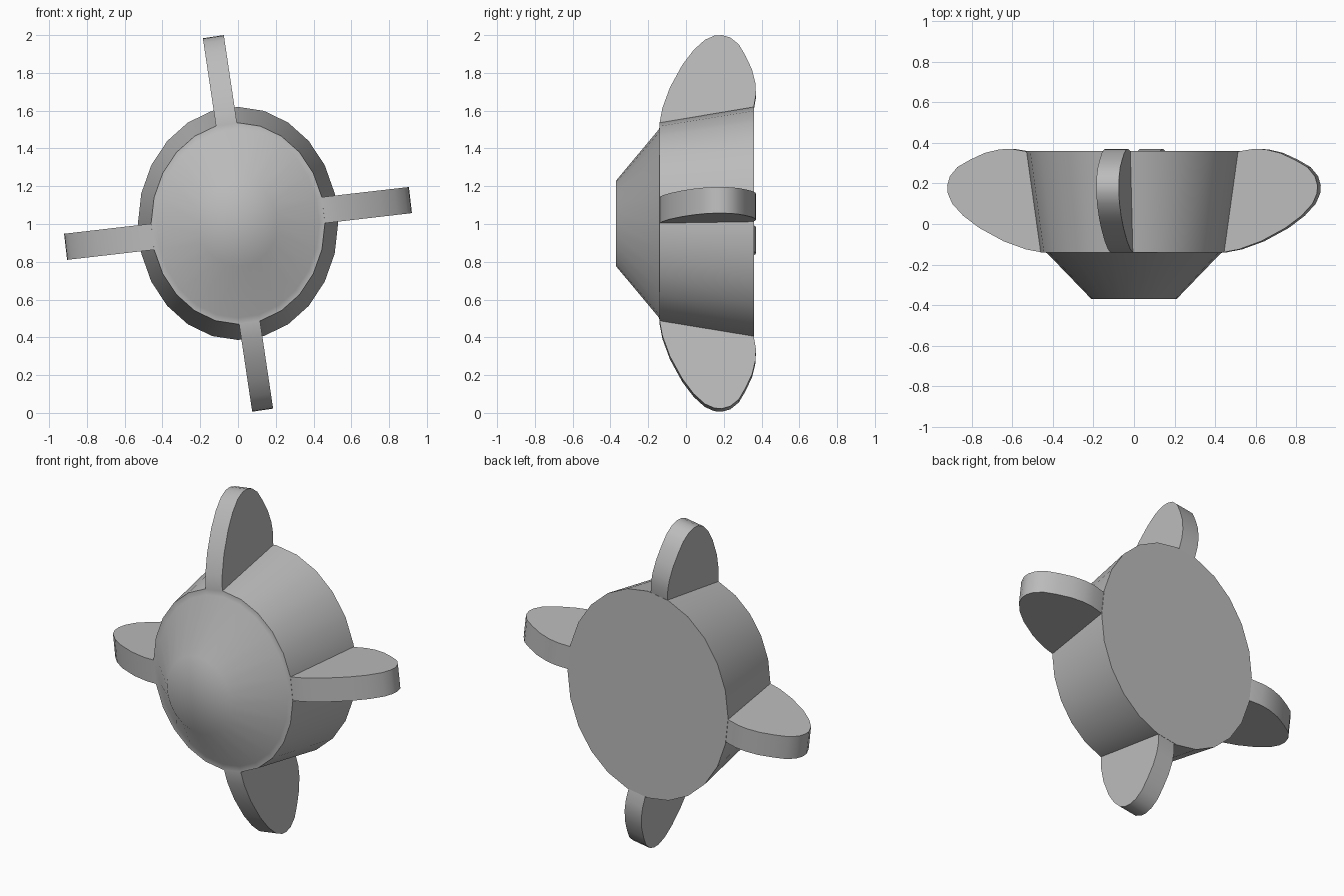
import bpy, bmesh, math
from mathutils import Vector

cube = bpy.data.objects.get("Cube")
if cube:
    bpy.data.objects.remove(cube, do_unlink=True)

grey = bpy.data.materials.new("plain grey")
grey.use_nodes = True
grey.diffuse_color = (0.5, 0.5, 0.5, 1)
grey.node_tree.nodes["Principled BSDF"].inputs["Base Color"].default_value = (0.5, 0.5, 0.5, 1)

SIDES = 24
CENTRE = Vector((0, 0, 1.003))


def finish(name, bm, angle):
    bmesh.ops.recalc_face_normals(bm, faces=bm.faces)
    mesh = bpy.data.meshes.new(name)
    bm.to_mesh(mesh)
    bm.free()
    mesh.materials.append(grey)
    obj = bpy.data.objects.new(name, mesh)
    bpy.context.collection.objects.link(obj)
    bpy.ops.object.select_all(action='DESELECT')
    obj.select_set(True)
    bpy.context.view_layer.objects.active = obj
    bpy.ops.object.shade_smooth_by_angle(angle=math.radians(angle))
    return obj


# Body: oval rings lofted from the back plate to the blunt nose (y, half width, half height)
rings = [(0.36, 0.53, 0.617), (-0.14, 0.46, 0.533), (-0.142, 0.43, 0.5), (-0.37, 0.21, 0.227)]
bm = bmesh.new()
loops = []
for y, rx, rz in rings:
    angles = [2 * math.pi * i / SIDES for i in range(SIDES)]
    loops.append([bm.verts.new(CENTRE + Vector((rx * math.cos(a), y, rz * math.sin(a)))) for a in angles])
bm.faces.new(loops[0])
bm.faces.new(loops[-1])
for a, b in zip(loops, loops[1:]):
    for i in range(SIDES):
        j = (i + 1) % SIDES
        bm.faces.new((a[i], a[j], b[j], b[i]))
finish("hub_and_nose", bm, 70)

# Fins: rounded paddle outline (y, distance in from the tip), extruded sideways
outline = [(-0.135, 0.58), (-0.14, 0.47), (-0.125, 0.39), (-0.085, 0.28), (-0.02, 0.16), (0.04, 0.08),
           (0.1, 0.025), (0.15, 0.003), (0.19, 0), (0.235, 0.013), (0.28, 0.05), (0.315, 0.11),
           (0.35, 0.185), (0.368, 0.26), (0.37, 0.32), (0.358, 0.39), (0.335, 0.5)]


def fin(name, degrees, reach, width, offset):
    a = math.radians(degrees)
    out = Vector((math.cos(a), 0, math.sin(a)))
    side = Vector((-math.sin(a), 0, math.cos(a)))
    bm = bmesh.new()
    face = bm.faces.new([bm.verts.new(CENTRE + Vector((0, y, 0)) + out * (reach - d)
                                      + side * (offset - width / 2)) for y, d in outline])
    ext = bmesh.ops.extrude_face_region(bm, geom=[face], use_keep_orig=True)
    bmesh.ops.translate(bm, verts=[v for v in ext["geom"] if isinstance(v, bmesh.types.BMVert)],
                        vec=side * width)
    finish(name, bm, 40)


for turn, flat, tall in ((0, "left_fin", "top_fin"), (180, "right_fin", "bottom_fin")):
    fin(flat, 6.6 + turn, 0.921, 0.139, 0.018)
    fin(tall, 98.5 + turn, 0.997, 0.112, -0.017)
